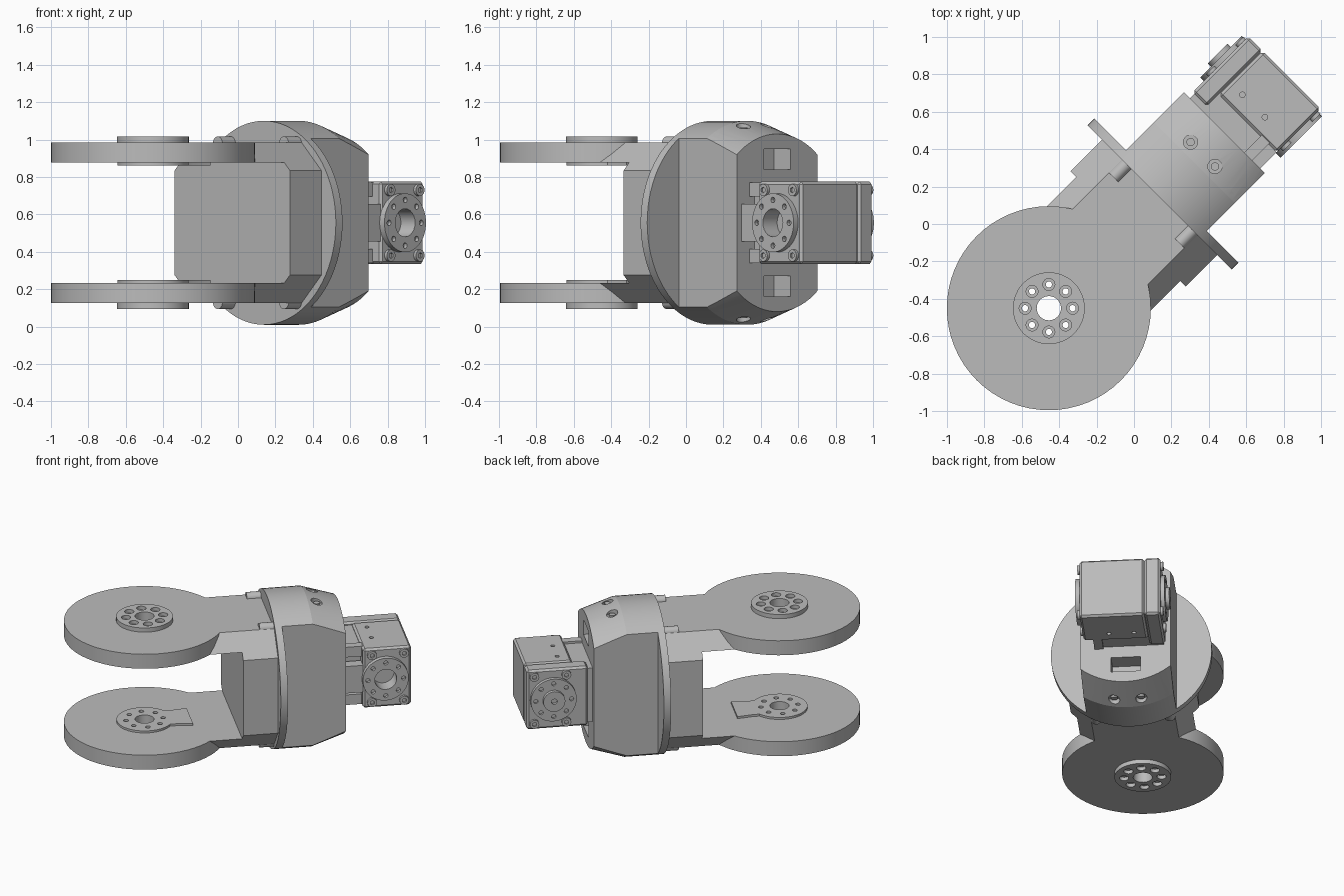
import bpy, bmesh, math
from mathutils import Matrix, Vector

if "Cube" in bpy.data.objects:
    bpy.data.objects.remove(bpy.data.objects["Cube"])

# Local frame: x runs from the fork to the motor, y is sideways, z = 0 is mid height
PLACE = Matrix.Translation((-0.455, -0.45, 0.555)) @ Matrix.Rotation(math.radians(45), 4, 'Z')
TURN = {'X': Matrix.Rotation(math.pi / 2, 4, 'Y'),
        'Y': Matrix.Rotation(-math.pi / 2, 4, 'X'),
        'Z': Matrix.Identity(4)}

grey = bpy.data.materials.new("light_grey")
grey.diffuse_color = (0.5, 0.5, 0.5, 1)
grey.use_nodes = True
grey.node_tree.nodes["Principled BSDF"].inputs["Base Color"].default_value = grey.diffuse_color


def make(name, bm):
    bmesh.ops.recalc_face_normals(bm, faces=bm.faces)
    me = bpy.data.meshes.new(name)
    bm.to_mesh(me)
    bm.free()
    me.materials.append(grey)
    ob = bpy.data.objects.new(name, me)
    bpy.context.collection.objects.link(ob)
    return ob


def box(name, x0, x1, y0, y1, z0, z1, bevel=0):
    bm = bmesh.new()
    bmesh.ops.create_cube(bm, size=1)
    for v in bm.verts:
        v.co = Vector(((x0 + x1) / 2 + v.co.x * (x1 - x0),
                       (y0 + y1) / 2 + v.co.y * (y1 - y0),
                       (z0 + z1) / 2 + v.co.z * (z1 - z0)))
    if bevel:
        bmesh.ops.bevel(bm, geom=bm.edges[:], offset=bevel, segments=1, affect='EDGES')
    return make(name, bm)


def cyl(name, axis, center, depth, r, r2=None, n=24):
    """Cylinder or cone centred on a point along an axis."""
    bm = bmesh.new()
    bmesh.ops.create_cone(bm, cap_ends=True, segments=n, radius1=r,
                          radius2=r if r2 is None else r2, depth=depth)
    bm.transform(Matrix.Translation(center) @ TURN[axis])
    return make(name, bm)


def prism(name, pts, offset, axis):
    """Extrude a closed outline given as 3D points along an offset."""
    bm = bmesh.new()
    face = bm.faces.new([bm.verts.new(p) for p in pts])
    ext = bmesh.ops.extrude_face_region(bm, geom=[face])['geom']
    bmesh.ops.translate(bm, vec=offset,
                        verts=[g for g in ext if isinstance(g, bmesh.types.BMVert)])
    return make(name, bm)


def boolean(ob, others, op='DIFFERENCE'):
    bpy.context.view_layer.objects.active = ob
    for o in others:
        m = ob.modifiers.new("cut", 'BOOLEAN')
        m.operation, m.solver, m.object = op, 'EXACT', o
        bpy.ops.object.modifier_apply(modifier=m.name)
        bpy.data.objects.remove(o, do_unlink=True)
    return ob


def ring(r, n=8):
    return [(r * math.cos(2 * math.pi * i / n), r * math.sin(2 * math.pi * i / n))
            for i in range(n)]


# Fork: chamfered block with a gap at the front, leaving two arms
outline = [(-.435, -.28), (-.285, -.43), (.285, -.43), (.435, -.28),
           (.435, .28), (.285, .43), (-.285, .43), (-.435, .28)]
fork = prism("fork_block", [(.3, y, z) for y, z in outline], (.54, 0, 0), 'X')
boolean(fork, [box("gap", .1, .6, -.6, .6, -.322, .322)])
boolean(fork, [cyl("bore", 'X', (.65, 0, 0), .3, .09)])
for y, z in ring(.235, 4):
    boolean(fork, [cyl("bore", 'X', (.65, y, z), .2, .068),
                   cyl("bore", 'X', (.75, y, z), .12, .04)])
# Clearance for the round arm ends
boolean(fork, [cyl("trim", 'Z', (0, 0, 0), 2, .5, n=64)])

# Round arm ends with outer hub and inner keyed pad
for s, side in ((1, "upper"), (-1, "lower")):
    disc = cyl(side + "_arm_disc", 'Z', (0, 0, s * .376), .108, .545, n=64)
    hub = cyl(side + "_hub", 'Z', (0, 0, s * .445), .032, .192, n=48)
    pad = cyl(side + "_inner_pad", 'Z', (0, 0, s * .315), .016, .19, n=48)
    tab = [(.1, -.11), (.2, -.11), (.31, -.125), (.31, .125), (.2, .11), (.1, .11)]
    boolean(pad, [prism("tab", [(x, y, s * .315 - .008) for x, y in tab], (0, 0, .016), 'Z')], 'UNION')
    for part in (disc, hub, pad):
        boolean(part, [cyl("bore", 'Z', (0, 0, s * .38), .4, .065)])
        for x, y in ring(.127):
            boolean(part, [cyl("bore", 'Z', (x, y, s * .38), .4, .017, n=12)])
    for x, y in ring(.127):
        boolean(hub, [cyl("bore", 'Z', (x, y, s * .46), .05, .032, n=16)])

# Round flange
flange = cyl("flange", 'X', (.863, 0, 0), .05, .545, n=80)
for y in (-.456, .456):
    boolean(flange, [cyl("bore", 'X', (.863, y, 0), .2, .034)])

# Housing: drum with a tapered rear, sliced flat on both sides
housing = cyl("housing", 'X', (.992, 0, 0), .216, .545, n=80)
boolean(housing, [cyl("taper", 'X', (1.213, 0, 0), .226, .545, .475, n=80)], 'UNION')
for s in (-1, 1):
    boolean(housing, [box("slice", .8, 1.5, *sorted((s * .305, s * .8)), -.7, .7)])
for s in (-1, 1):
    boolean(housing, [box("window", 1.2, 1.5, -.1, .1, *sorted((s * .285, s * .395)))])
    for y in (-.24, .24):
        # Screw channels in the rear corners
        boolean(housing, [cyl("channel", 'X', (1.27, y, s * .425), .28, .05),
                          cyl("bore", 'X', (1.1, y, s * .425), .2, .024, n=16)])
    for y in (-.092, .092):
        boolean(housing, [cyl("bore", 'Z', (1.163, y, s * .53), .07, .038)])
        cyl("housing_screw", 'Z', (1.163, y, s * .5), .02, .022, n=16)

# Flange screws beside the arms
for y in (-.25, .25):
    for z in (-.425, .425):
        cyl("flange_screw", 'X', (.79, y, z), .1, .036)

# Motor mount behind the housing
box("motor_mount", 1.3, 1.47, -.17, .26, -.2, .2)
box("mount_tab", 1.3, 1.45, -.27, -.19, -.1, .1)
for s in (-1, 1):
    box("mount_rib", 1.3, 1.47, -.21, -.15, *sorted((s * .14, s * .215)))

# Motor case in two halves with a fine seam
case = box("motor_case", 1.45, 1.78, -.273, .163, -.22, .22, .014)
cap = box("motor_cap", 1.36, 1.78, .167, .273, -.22, .22, .014)
box("motor_core", 1.46, 1.765, .1, .2, -.205, .205)
for z in (-.125, .125):
    boolean(case, [cyl("bore", 'X', (1.78, .09, z), .04, .014, n=12)])
for s in (-1, 1):
    for y in (-.095, .075):
        boolean(case, [cyl("bore", 'Z', (1.538, y, s * .22), .04, .015, n=12)])

# Corner screws on both ends of the motor
for s in (-1, 1):
    for x in (1.51, 1.73):
        for z in (-.175, .175):
            screw = cyl("motor_screw", 'Y', (x, s * .279, z), .024, .032, n=20)
            boolean(screw, [cyl("socket", 'Y', (x, s * .295, z), .03, .016, n=6)])

# Output horn on one side
horn = cyl("output_horn", 'Y', (1.6, -.289, 0), .036, .157, n=48)
for part in (horn, case):
    boolean(part, [cyl("bore", 'Y', (1.6, -.28, 0), .16, .075)])
for x, z in ring(.122):
    boolean(horn, [cyl("bore", 'Y', (1.6 + x, -.3, z), .03, .015, n=12)])

# Idler horn on the other side
idler = cyl("idler_horn", 'Y', (1.6, .285, 0), .03, .157, n=48)
for x, z in ring(.122):
    boolean(idler, [cyl("bore", 'Y', (1.6 + x, .3, z), .03, .015, n=12)])
hub = cyl("idler_boss", 'Y', (1.6, .31, 0), .03, .075, n=32)
boolean(hub, [cyl("bore", 'Y', (1.6, .32, 0), .03, .02, n=16)])

# Shade, then turn everything into its final place
for ob in list(bpy.context.scene.objects):
    ob.data.transform(PLACE)
    ob.data.update()
    ob.select_set(True)
    bpy.context.view_layer.objects.active = ob
bpy.ops.object.shade_smooth_by_angle(angle=math.radians(25))
